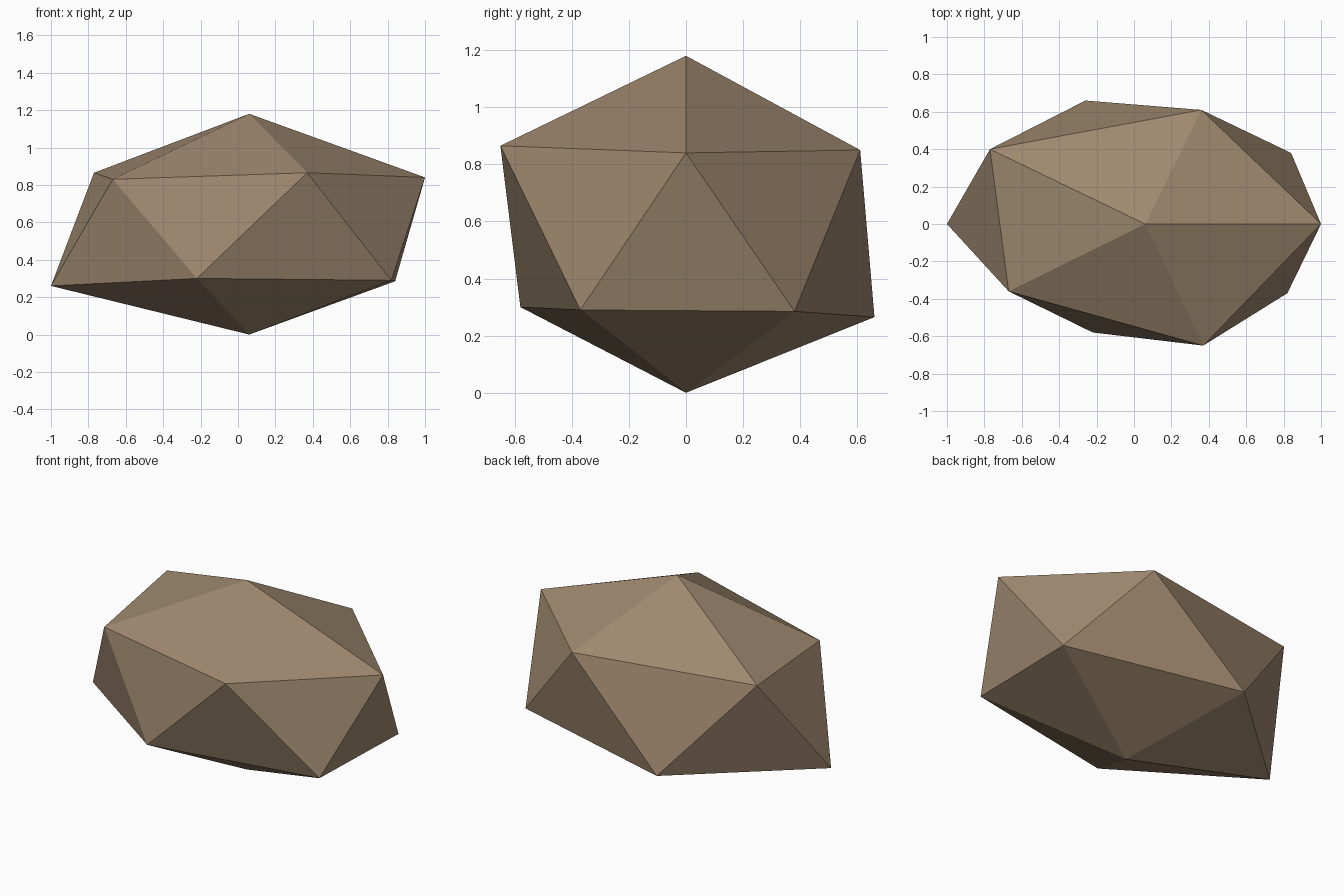
import bpy
import bmesh

cube = bpy.data.objects.get("Cube")
if cube:
    bpy.data.objects.remove(cube, do_unlink=True)

# Stone colour
stone = bpy.data.materials.new("warm_brown_stone")
stone.use_nodes = True
colour = (0.35, 0.25, 0.16, 1)
stone.diffuse_color = colour
bsdf = stone.node_tree.nodes["Principled BSDF"]
bsdf.inputs["Base Color"].default_value = colour
bsdf.inputs["Roughness"].default_value = 0.9

# Uneven rings, counter-clockwise, each upper corner sitting just before its lower one
upper_ring = [(1, 0, 0.84), (0.36, 0.61, 0.85), (-0.77, 0.40, 0.865),
              (-0.67, -0.36, 0.83), (0.37, -0.65, 0.865)]
lower_ring = [(0.84, 0.38, 0.285), (-0.26, 0.66, 0.265), (-1, 0, 0.26),
              (-0.22, -0.58, 0.30), (0.82, -0.37, 0.29)]

# Boulder: two caps and a zigzag belt of triangles
bm = bmesh.new()
top = bm.verts.new((0.06, 0, 1.18))
bottom = bm.verts.new((0.06, 0, 0))
upper = [bm.verts.new(p) for p in upper_ring]
lower = [bm.verts.new(p) for p in lower_ring]
for i in range(5):
    j = (i + 1) % 5
    bm.faces.new((top, upper[i], upper[j]))
    bm.faces.new((upper[i], lower[i], upper[j]))
    bm.faces.new((upper[j], lower[i], lower[j]))
    bm.faces.new((bottom, lower[j], lower[i]))
bmesh.ops.recalc_face_normals(bm, faces=bm.faces)

mesh = bpy.data.meshes.new("boulder")
bm.to_mesh(mesh)
bm.free()
mesh.materials.append(stone)
boulder = bpy.data.objects.new("boulder", mesh)
bpy.context.collection.objects.link(boulder)
